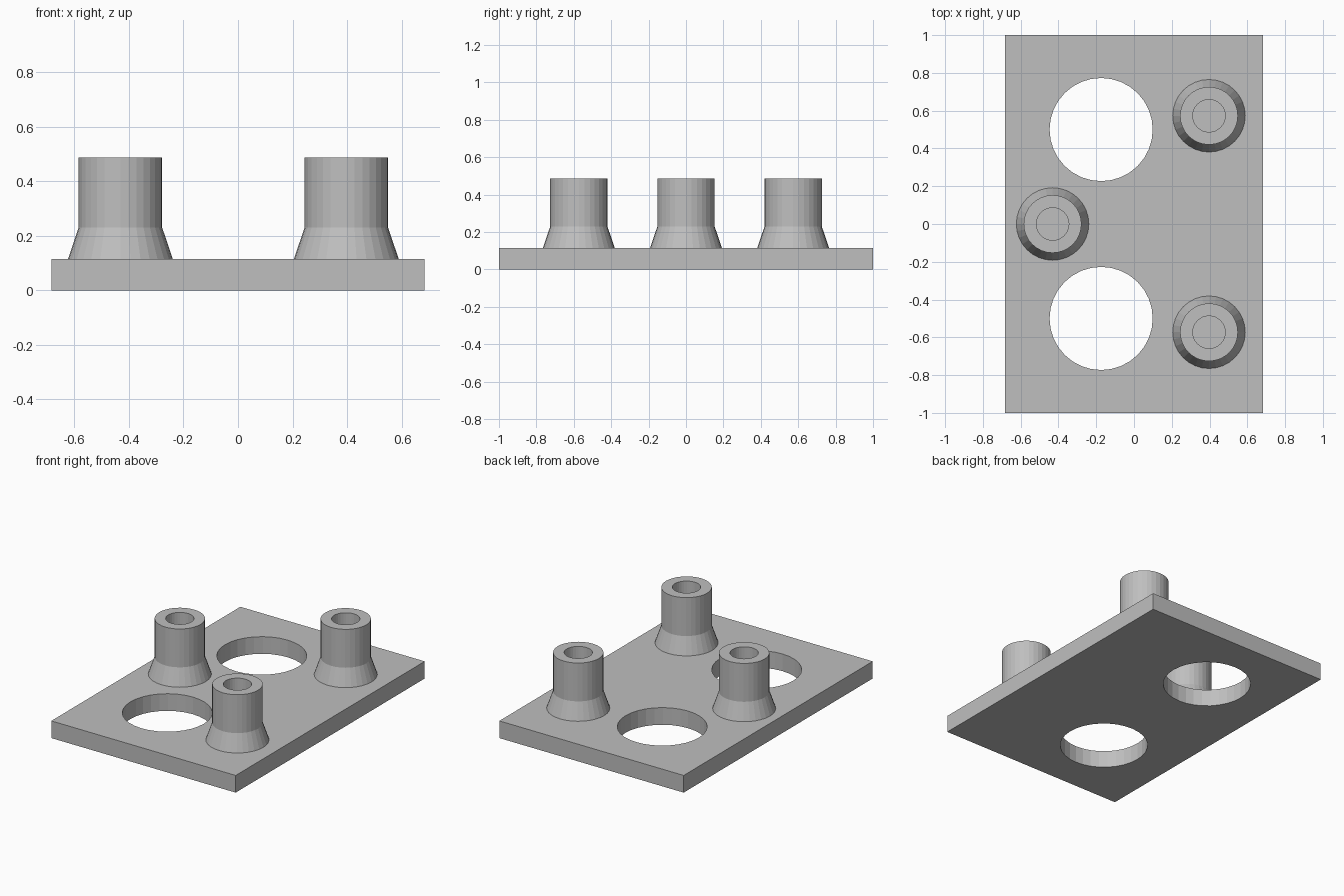
import bpy, bmesh, math

if "Cube" in bpy.data.objects:
    bpy.data.objects.remove(bpy.data.objects["Cube"])

SIDES = 32
PLATE_TOP = 0.115

grey = bpy.data.materials.new("plain_grey")
grey.diffuse_color = (0.52, 0.52, 0.52, 1)
grey.use_nodes = True
grey.node_tree.nodes["Principled BSDF"].inputs["Base Color"].default_value = grey.diffuse_color


def lathe(name, profile, x, y):
    """Spin an open (radius, z) profile around a vertical axis at x, y."""
    bm = bmesh.new()
    rings = []
    for r, z in profile:
        rings.append([bm.verts.new((r * math.cos(2 * math.pi * i / SIDES),
                                    r * math.sin(2 * math.pi * i / SIDES), z))
                      for i in range(SIDES)])
    for a, b in zip(rings, rings[1:]):
        for i in range(SIDES):
            j = (i + 1) % SIDES
            bm.faces.new((a[i], a[j], b[j], b[i]))
    mesh = bpy.data.meshes.new(name)
    bm.to_mesh(mesh)
    bm.free()
    mesh.materials.append(grey)
    obj = bpy.data.objects.new(name, mesh)
    obj.location = (x, y, 0)
    bpy.context.collection.objects.link(obj)
    return obj


# Base plate
bpy.ops.mesh.primitive_cube_add(size=1, location=(0, 0, PLATE_TOP / 2))
plate = bpy.context.object
plate.name = "base_plate"
plate.scale = (1.366, 2, PLATE_TOP)
bpy.ops.object.transform_apply(location=True, rotation=False, scale=True)
plate.data.materials.append(grey)

# Two large round holes through the plate
for y in (-0.5, 0.5):
    bpy.ops.mesh.primitive_cylinder_add(vertices=SIDES, radius=0.273, depth=0.5,
                                        location=(-0.174, y, PLATE_TOP / 2))
    cutter = bpy.context.object
    cutter.name = "hole_cutter"
    cutter.hide_render = True
    cutter.data.materials.append(grey)
    bpy.context.view_layer.objects.active = plate
    mod = plate.modifiers.new("round_hole", "BOOLEAN")
    mod.operation = "DIFFERENCE"
    mod.solver = "EXACT"
    mod.object = cutter
    bpy.ops.object.modifier_apply(modifier=mod.name)
    bpy.data.objects.remove(cutter)

# Hollow posts with flared feet; the plate closes the bottom of each bore
post_profile = [(0.192, PLATE_TOP), (0.153, 0.23), (0.153, 0.487),
                (0.086, 0.487), (0.086, PLATE_TOP)]
for name, x, y in (("left_post", -0.431, 0),
                   ("right_front_post", 0.397, -0.573),
                   ("right_back_post", 0.397, 0.573)):
    lathe(name, post_profile, x, y)
